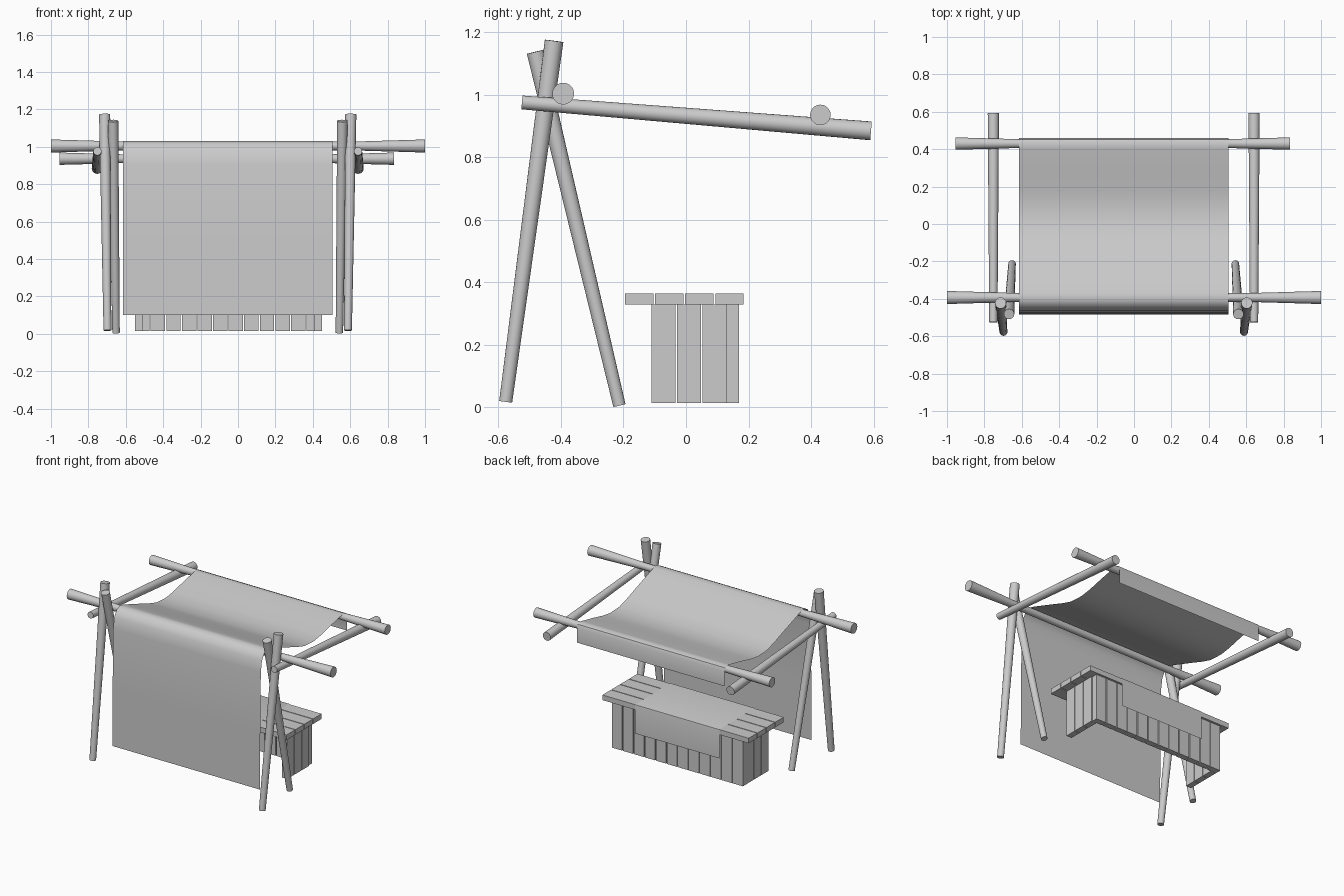
import bpy, bmesh, math
from mathutils import Vector

if "Cube" in bpy.data.objects:
    bpy.data.objects.remove(bpy.data.objects["Cube"])

CX = -0.055  # symmetry plane of the stall frame


def finish(name, bm, smooth=False):
    me = bpy.data.meshes.new(name)
    bm.to_mesh(me)
    bm.free()
    ob = bpy.data.objects.new(name, me)
    bpy.context.collection.objects.link(ob)
    if smooth:
        bpy.ops.object.select_all(action='DESELECT')
        ob.select_set(True)
        bpy.context.view_layer.objects.active = ob
        bpy.ops.object.shade_smooth_by_angle(angle=math.radians(40))
    return ob


def pole(name, a, b, stations, n=20):
    """Round pole from a to b; stations are (fraction, radius)."""
    a, b = Vector(a), Vector(b)
    d = b - a
    q = d.to_track_quat('Z', 'Y')
    bm = bmesh.new()
    rings = []
    for t, r in stations:
        rings.append([bm.verts.new(a + d * t + q @ Vector(
            (r * math.cos(2 * math.pi * i / n), r * math.sin(2 * math.pi * i / n), 0)))
            for i in range(n)])
    for r0, r1 in zip(rings, rings[1:]):
        for i in range(n):
            j = (i + 1) % n
            bm.faces.new((r0[i], r0[j], r1[j], r1[i]))
    bm.faces.new(rings[0][::-1])
    bm.faces.new(rings[-1])
    return finish(name, bm, True)


def sheet(name, x0, x1, profile):
    """Thin cloth: a (y, z) profile swept along x."""
    bm = bmesh.new()
    rows = [[bm.verts.new((x, y, z)) for x in (x0, x1)] for y, z in profile]
    for p, q in zip(rows, rows[1:]):
        bm.faces.new((p[0], p[1], q[1], q[0]))
    return finish(name, bm, True)


def board(name, x0, x1, y0, y1, z0, z1):
    bm = bmesh.new()
    bmesh.ops.create_cube(bm, size=1)
    for v in bm.verts:
        v.co = ((x0 + x1) / 2 + v.co.x * (x1 - x0),
                (y0 + y1) / 2 + v.co.y * (y1 - y0),
                (z0 + z1) / 2 + v.co.z * (z1 - z0))
    return finish(name, bm)


# Crossed legs and sloping side rails, mirrored about the frame's centre
for side, s in (("left", -1), ("right", 1)):
    pole(f"outer_leg_{side}", (CX + s * 0.643, -0.577, 0.018), (CX + s * 0.658, -0.422, 1.173),
         [(0, 0.021), (1, 0.03)])
    pole(f"inner_leg_{side}", (CX + s * 0.597, -0.213, 0.006), (CX + s * 0.613, -0.482, 1.138),
         [(0, 0.02), (1, 0.028)])
    pole(f"side_rail_{side}", (CX + s * 0.697, -0.525, 0.976), (CX + s * 0.697, 0.592, 0.885),
         [(0, 0.022), (1, 0.03)])

# Long crossbars with flared ends
pole("rear_crossbar", (-1, -0.393, 1.004), (1, -0.393, 1.004),
     [(0, 0.035), (0.2, 0.023), (0.8, 0.023), (1, 0.035)])
pole("front_crossbar", (-0.955, 0.43, 0.936), (0.835, 0.43, 0.936),
     [(0, 0.033), (0.2, 0.023), (0.8, 0.023), (1, 0.033)])

# Awning cloth: rear curtain, sagging roof and short front flap
sheet("awning_cloth", -0.615, 0.505, [
    (-0.483, 0.1), (-0.48, 0.5), (-0.474, 0.9), (-0.462, 0.975), (-0.438, 1.015),
    (-0.405, 1.032), (-0.37, 1.026), (-0.3, 1.002), (-0.18, 0.96), (-0.08, 0.924),
    (0.0, 0.9), (0.1, 0.895), (0.18, 0.907), (0.28, 0.931), (0.405, 0.957),
    (0.43, 0.961), (0.452, 0.952), (0.461, 0.93), (0.461, 0.83)])

# Counter: front planks
for i in range(12):
    x = -0.55 + i / 12
    board(f"front_plank_{i + 1}", x, x + 0.077, 0.13, 0.17, 0.015, 0.33)
# Counter: end planks on both sides
for side, x in (("left", -0.55), ("right", 0.41)):
    for i in range(3):
        y = -0.11 + i * 0.0815
        board(f"end_plank_{side}_{i + 1}", x, x + 0.04, y, y + 0.076, 0.015, 0.33)
# Counter: top boards
for i in range(4):
    y = -0.195 + i * 0.0962
    board(f"top_board_{i + 1}", -0.605, 0.505, y, y + 0.091, 0.33, 0.365)

# Runner cloth over the counter
sheet("counter_cloth", -0.385, 0.255, [
    (-0.195, 0.368), (0.18, 0.368), (0.187, 0.366), (0.189, 0.358), (0.189, 0.17)])
